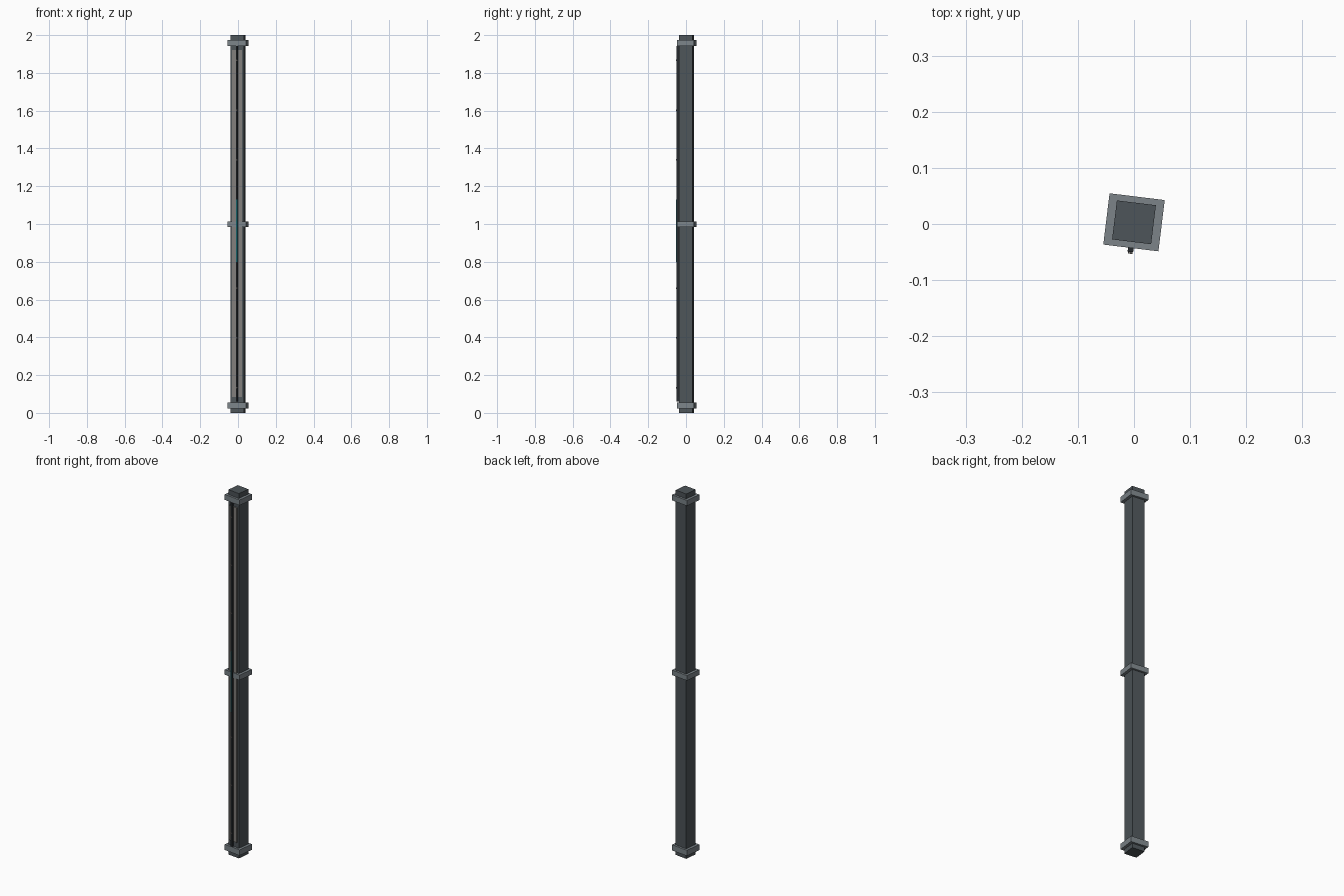
import bpy, math
from mathutils import Matrix

if "Cube" in bpy.data.objects:
    bpy.data.objects.remove(bpy.data.objects["Cube"])

TURN = Matrix.Translation((0, 0.003, 0)) @ Matrix.Rotation(math.radians(-7), 4, 'Z')


def material(name, color):
    m = bpy.data.materials.new(name)
    m.diffuse_color = (*color, 1)
    m.use_nodes = True
    m.node_tree.nodes["Principled BSDF"].inputs["Base Color"].default_value = m.diffuse_color
    return m


dark = material("dark_metal", (0.075, 0.09, 0.1))
steel = material("steel", (0.2, 0.23, 0.25))
panel = material("warm_grey", (0.22, 0.21, 0.2))
black = material("black_trim", (0.02, 0.025, 0.03))
teal = material("teal_light", (0.02, 0.3, 0.35))


def place(o, name, mat):
    o.name = name
    o.data.materials.append(mat)
    o.matrix_world = TURN @ o.matrix_basis


def box(name, mat, x, y, z):
    """Box from (min, max) ranges, in the turned frame of the post."""
    bpy.ops.mesh.primitive_cube_add(size=1)
    o = bpy.context.object
    for v in o.data.vertices:
        v.co = [(r[0] + r[1]) / 2 + c * (r[1] - r[0]) for c, r in zip(v.co, (x, y, z))]
    place(o, name, mat)


# Square post
box("post", dark, (-0.035, 0.035), (-0.035, 0.035), (0, 2))

# Collars at the ends and the middle
for name, z in (("lower", (0.024, 0.055)), ("middle", (0.985, 1.013)), ("upper", (1.943, 1.973))):
    box(name + "_collar", steel, (-0.0495, 0.0495), (-0.046, 0.046), z)

# Front plate, raised rail and light strip
box("front_plate", panel, (-0.026, 0.026), (-0.041, -0.034), (0.085, 1.92))
box("front_rail", black, (-0.005, 0.005), (-0.053, -0.040), (0.06, 1.943))
box("light_strip", teal, (-0.003, 0.003), (-0.0565, -0.052), (0.8, 1.13))

# Rivets along the rail
for side in (-1, 1):
    for i in range(3):
        bpy.ops.mesh.primitive_cylinder_add(
            vertices=8, radius=0.004, depth=0.004,
            location=(0, -0.0545, 1 + side * (0.34 + 0.263 * i)), rotation=(math.pi / 2, 0, 0))
        o = bpy.context.object
        o.matrix_basis = o.matrix_basis.copy()
        place(o, "rivet", panel)
